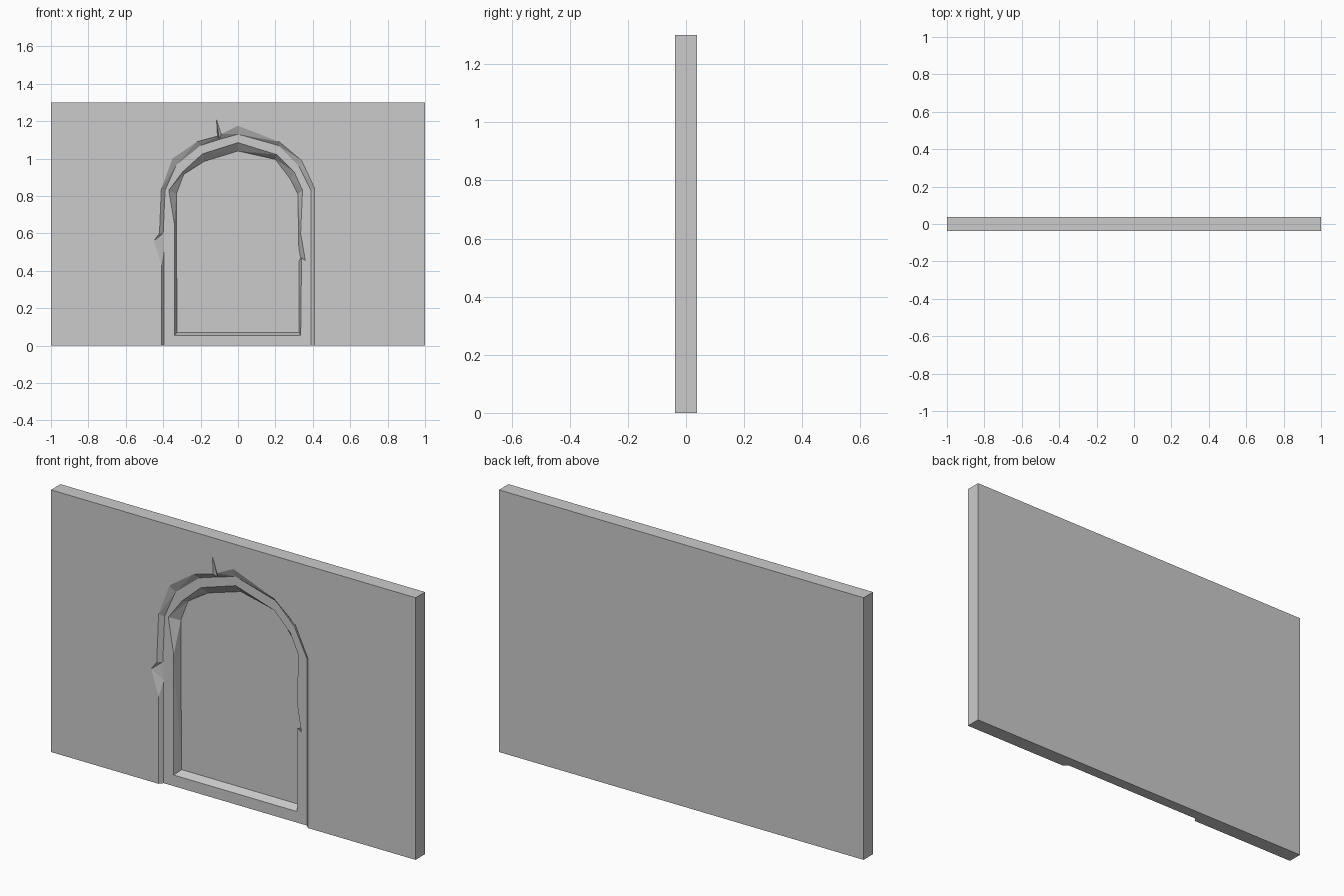
import bpy
import bmesh

cube = bpy.data.objects.get("Cube")
if cube:
    bpy.data.objects.remove(cube, do_unlink=True)

HALF_W, HEIGHT = 1.0, 1.3
FRONT, BACK = -0.037, 0.037      # wall faces
STEP, NICHE = -0.018, 0.023      # frame face and niche back

# Outer arch edge on the wall face, and its inner edge on the frame face
outer = [(-.41, 0), (-.41, .43), (-.45, .56), (-.42, .6), (-.41, .84),
         (-.35, 1), (-.22, 1.09), (-.11, 1.12), (-.115, 1.21), (-.09, 1.13),
         (0, 1.175), (.22, 1.09), (.34, .99), (.41, .84), (.41, 0)]
outer_in = [(-.395, 0), (-.395, .43), (-.395, .51), (-.4, .6), (-.39, .83),
            (-.33, .965), (-.2, 1.07), (-.105, 1.1), (-.1, 1.102), (-.085, 1.106),
            (0, 1.13), (.215, 1.07), (.325, .96), (.39, .83), (.39, 0)]
# Niche edge on the frame face, and its back edge
niche = [(0, .055), (-.34, .055), (-.34, .65), (-.37, .83), (-.295, .93),
         (-.19, 1.025), (0, 1.085), (.21, 1.02), (.3, .93), (.345, .83),
         (.335, .6), (.36, .455), (.34, .47), (.335, .055)]
niche_in = [(0, .07), (-.325, .07), (-.33, .66), (-.33, .81), (-.29, .915),
            (-.18, .985), (0, 1.04), (.2, .995), (.28, .89), (.32, .81),
            (.325, .52), (.335, .465), (.325, .45), (.325, .07)]

bm = bmesh.new()


def ring(points, y):
    return [bm.verts.new((x, y, z)) for x, z in points]


def bridge(a, b, closed=False):
    n = len(a)
    for i in range(n if closed else n - 1):
        j = (i + 1) % n
        bm.faces.new((a[i], a[j], b[j], b[i]))


a, a2 = ring(outer, FRONT), ring(outer_in, STEP)
b, b2 = ring(niche, STEP), ring(niche_in, NICHE)
corners = [(-HALF_W, 0), (-HALF_W, HEIGHT), (HALF_W, HEIGHT), (HALF_W, 0)]
f, k = ring(corners, FRONT), ring(corners, BACK)
foot = bm.verts.new((0, STEP, 0))
top_a, top_b = outer_in.index((0, 1.13)), niche.index((0, 1.085))

# Wall front, back, ends, top and stepped underside
bm.faces.new(f + a[::-1])
bm.faces.new(k)
bridge(f, k)
bm.faces.new([f[0], a[0], a2[0], foot, a2[-1], a[-1], f[3], k[3], k[0]])
# Arch step, frame face in two halves, niche sides and niche back
bridge(a, a2)
bm.faces.new([foot] + a2[:top_a + 1] + b[top_b::-1])
bm.faces.new([foot] + a2[:top_a - 1:-1] + b[top_b:] + [b[0]])
bridge(b, b2, closed=True)
bm.faces.new(b2)
bmesh.ops.recalc_face_normals(bm, faces=bm.faces)
bmesh.ops.triangulate(bm, faces=bm.faces, ngon_method='EAR_CLIP')

mesh = bpy.data.meshes.new("arched_wall")
bm.to_mesh(mesh)
bm.free()

stone = bpy.data.materials.new("grey_stone")
stone.use_nodes = True
colour = (0.6, 0.6, 0.6, 1)
stone.diffuse_color = colour
stone.node_tree.nodes["Principled BSDF"].inputs["Base Color"].default_value = colour
mesh.materials.append(stone)
bpy.context.collection.objects.link(bpy.data.objects.new("arched_wall", mesh))
